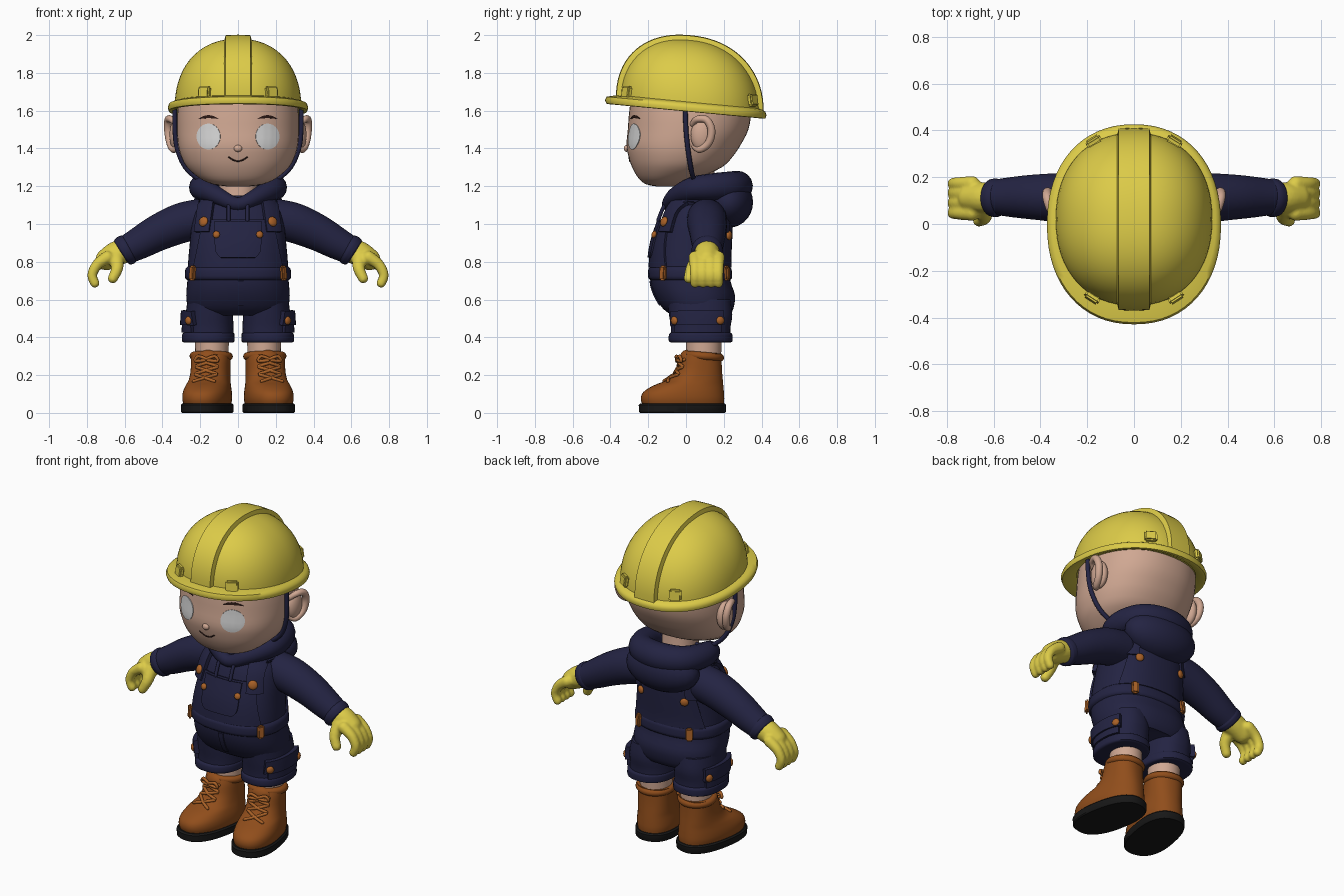
import bpy, bmesh, math
from math import sin, cos, pi, radians
from mathutils import Vector, Matrix
from mathutils.bvhtree import BVHTree

if "Cube" in bpy.data.objects:
    bpy.data.objects.remove(bpy.data.objects["Cube"])

def mat(name, *c):
    m = bpy.data.materials.new(name)
    m.diffuse_color = (*c, 1)
    m.use_nodes = True
    m.node_tree.nodes["Principled BSDF"].inputs["Base Color"].default_value = m.diffuse_color
    return m

YELLOW = mat("yellow", .72, .60, .065)
SKIN = mat("skin", .63, .39, .29)
NAVY = mat("navy", .017, .017, .055)
LEATHER = mat("boot_leather", .28, .075, .011)
ORANGE = mat("orange_trim", .40, .12, .02)
BLACK = mat("sole_black", .009, .009, .009)
WHITE = mat("eye_white", .66, .66, .66)
BROWN = mat("dark_brown", .025, .010, .008)

def finish(name, m, bm, mirror=False, angle=50):
    bmesh.ops.recalc_face_normals(bm, faces=bm.faces)
    me = bpy.data.meshes.new(name)
    bm.to_mesh(me)
    bm.free()
    for p in me.polygons:
        p.use_smooth = True
    me.set_sharp_from_angle(angle=radians(angle))
    me.materials.append(m)
    ob = bpy.data.objects.new(name, me)
    bpy.context.collection.objects.link(ob)
    if mirror:
        ob.modifiers.new("mirror", 'MIRROR').use_bisect_axis[0] = False
    return ob

def spline(pts, k, closed=False):
    """Catmull-Rom resampling of tuples of any size."""
    n, out = len(pts), []
    get = lambda i: pts[i % n] if closed else pts[min(max(i, 0), n - 1)]
    for i in range(n if closed else n - 1):
        for j in range(k):
            t = j / k
            out.append(tuple(.5 * (2*b + (c-a)*t + (2*a-5*b+4*c-d)*t*t + (3*b-a-3*c+d)*t**3)
                             for a, b, c, d in zip(get(i-1), get(i), get(i+1), get(i+2))))
    return out if closed else out + [tuple(pts[-1])]

def skin_rings(bm, rings, closed=False):
    vs = [[bm.verts.new(p) for p in r] for r in rings]
    n = len(vs[0])
    for a, b in zip(vs, vs[1:] + (vs[:1] if closed else [])):
        for i in range(n):
            bm.faces.new((a[i], a[(i+1) % n], b[(i+1) % n], b[i]))
    if not closed:
        bm.faces.new(vs[0])
        bm.faces.new(vs[-1])

def loft(name, m, rings, cx=0, e=2.2, k=3, tilt=0, n=48, closed=False, **kw):
    """Stack of superellipse rings: (z, half width, front y, back y)."""
    bm, out = bmesh.new(), []
    for z, rx, yf, yb in (spline(rings, k) if k > 1 else rings):
        ring = []
        for i in range(n):
            c, s = cos(2*pi*i/n), sin(2*pi*i/n)
            x = cx + rx * math.copysign(abs(c)**(2/e), c)
            y = (yf+yb)/2 + (yb-yf)/2 * math.copysign(abs(s)**(2/e), s)
            ring.append((x, y, z - tilt*y))
        out.append(ring)
    skin_rings(bm, out, closed)
    return finish(name, m, bm, **kw)

def tube(name, m, strands, closed=False, cap=1.0, n=16, k=5, **kw):
    """Round tubes through (x, y, z, radius) points with domed ends."""
    bm = bmesh.new()
    for pts in strands:
        P = [(Vector(p[:3]), p[3]) for p in spline(pts, k, closed)]
        N = len(P)
        T = [(P[(i+1) % N if closed else min(i+1, N-1)][0] -
              P[i-1 if closed else max(i-1, 0)][0]).normalized() for i in range(N)]
        if not closed:
            a = [radians(q) for q in (80, 60, 40, 20)]
            (p0, r0), (p1, r1) = P[0], P[-1]
            head = [(p0 - T[0]*r0*cap*sin(q), r0*cos(q)) for q in a]
            tail = [(p1 + T[-1]*r1*cap*sin(q), r1*cos(q)) for q in a[::-1]]
            P, T = head + P + tail, [T[0]]*4 + T + [T[-1]]*4
        u, rings = T[0].orthogonal().normalized(), []
        for i, (p, r) in enumerate(P):
            if i:
                u = T[i-1].rotation_difference(T[i]) @ u
            v = T[i].cross(u)
            rings.append([p + r*(u*cos(2*pi*j/n) + v*sin(2*pi*j/n)) for j in range(n)])
        skin_rings(bm, rings, closed)
    return finish(name, m, bm, **kw)

def ellipsoid(name, m, loc, radii, quat=None, **kw):
    bm = bmesh.new()
    rot = quat.to_matrix().to_4x4() if quat else Matrix()
    bmesh.ops.create_uvsphere(bm, u_segments=24, v_segments=14, radius=1,
                              matrix=Matrix.Translation(loc) @ rot @ Matrix.Diagonal((*radii, 1)))
    return finish(name, m, bm, **kw)

def target(ob):
    me = ob.data
    return BVHTree.FromPolygons([v.co for v in me.vertices], [tuple(p.vertices) for p in me.polygons])

def hit(tree, origin, d):
    r = tree.ray_cast(Vector(origin), Vector(d).normalized())
    return (r if r[0] else tree.find_nearest(Vector(origin) + Vector(d)))[:2]

def button(name, tree, origin, d, r=.022, off=.018, m=ORANGE):
    p, nrm = hit(tree, origin, d)
    return ellipsoid(name, m, p + nrm*off, (r, r, .013), nrm.to_track_quat('Z', 'Y'), mirror=True)

def tab(name, m, tree, origin, d, size, off=.01):
    """Bevelled block lying on a surface; size = (width, height, depth)."""
    p, nrm = hit(tree, origin, d)
    bm = bmesh.new()
    bmesh.ops.create_cube(bm, size=1, matrix=Matrix.Translation(p + nrm*off) @
                          nrm.to_track_quat('Z', 'Y').to_matrix().to_4x4() @ Matrix.Diagonal((*size, 1)))
    bmesh.ops.bevel(bm, geom=bm.edges[:], offset=.008, segments=2, affect='EDGES')
    return finish(name, m, bm, mirror=True)

def plate(name, m, tree, shape, axis, sign, t, n=14, **kw):
    """Grid of shape(s, t) points projected along an axis onto a part, then thickened."""
    bm, grid = bmesh.new(), []
    for i in range(n+1):
        row = []
        for j in range(n+1):
            a, b = shape(2*i/n - 1, 2*j/n - 1)
            o = (a, sign, b) if axis == 'y' else (sign, a, b)
            row.append(bm.verts.new(hit(tree, o, (0, -sign, 0) if axis == 'y' else (-sign, 0, 0))[0]))
        grid.append(row)
    for i in range(n):
        for j in range(n):
            bm.faces.new((grid[i][j], grid[i+1][j], grid[i+1][j+1], grid[i][j+1]))
    ob = finish(name, m, bm, **kw)
    so = ob.modifiers.new("thickness", 'SOLIDIFY')
    so.thickness, so.offset = 2*t, 0
    ob.modifiers.new("crisp_edges", 'EDGE_SPLIT').split_angle = radians(40)
    return ob

def disc(cx, cz, rx, rz):
    return lambda s, t: (cx + rx*s*math.sqrt(1-t*t/2), cz + rz*t*math.sqrt(1-s*s/2))

def rect(x0, x1, z0, z1):
    return lambda s, t: ((x0+x1)/2 + (x1-x0)/2*s, (z0+z1)/2 + (z1-z0)/2*t)

# head and face
head = target(loft("head", SKIN, [
    (1.198, .05, -.15, -.06), (1.21, .13, -.21, -.01), (1.24, .20, -.25, .06), (1.30, .27, -.285, .19),
    (1.36, .302, -.305, .25), (1.42, .317, -.315, .29), (1.50, .323, -.308, .33), (1.60, .320, -.30, .345),
    (1.70, .30, -.28, .33), (1.80, .24, -.20, .27), (1.86, .10, -.09, .12)]))
plate("eyes", WHITE, head, disc(.155, 1.463, .062, .068), 'y', -1, .004, mirror=True)
plate("eyebrows", BROWN, head, lambda s, t: (.155 + .052*s, 1.568 - .012*s*s + .007*t*(1.1 - s*s)),
      'y', -1, .004, mirror=True)
mouth = [(x, 1.333 + 9*x*x) for x in (-.048, -.024, 0, .024, .048)]
tube("mouth", BROWN, [[(*hit(head, (x, -1, z), (0, 1, 0))[0], .004) for x, z in mouth]], n=8)
ellipsoid("nose", SKIN, (0, -.315, 1.40), (.022, .014, .018))
ellipsoid("ears", SKIN, (.325, .085, 1.47), (.038, .06, .085), mirror=True)
tube("ear_rims", SKIN, [[(.325, .035, 1.53, .015), (.355, .06, 1.555, .018), (.37, .11, 1.55, .02),
     (.37, .135, 1.495, .021), (.36, .12, 1.43, .02), (.34, .075, 1.395, .019), (.315, .045, 1.41, .015)]], mirror=True)
loft("neck", SKIN, [(1.05, .12, -.07, .18), (1.15, .10, -.05, .16), (1.3, .10, -.05, .15)], k=1)
half = [(.335, -.005, 1.63), (.334, 0, 1.5), (.322, .01, 1.4), (.278, .025, 1.3), (.20, .04, 1.235), (.10, .045, 1.215)]
tube("chin_strap", NAVY, [[(*p, .013) for p in half] + [(0, .045, 1.21, .013)] +
                          [(-x, y, z, .013) for x, y, z in half[::-1]]], n=10)

# hard hat: dome, brim, centre ridge, clips (all tilted down to the back)
TILT, Z0 = .094, 1.62
arc = [radians(a) for a in range(0, 90, 6)] + [radians(89)]
dome = target(loft("helmet_dome", YELLOW, [
    (Z0 + .36*sin(a)**.92, .335*cos(a)**.9, .02 - .37*cos(a)**.9, .02 + .37*cos(a)**.9) for a in arc],
    k=1, tilt=TILT, n=64))
loft("helmet_brim", YELLOW, [
    (Z0-.005, .31, -.32, .36), (Z0-.024, .355, -.405, .405), (Z0-.022, .367, -.422, .420),
    (Z0-.004, .372, -.429, .426), (Z0+.014, .366, -.421, .420), (Z0+.022, .35, -.39, .407),
    (Z0+.03, .325, -.34, .38)], k=1, tilt=TILT, n=64, closed=True)
bm, rings = bmesh.new(), []
for i in range(41):
    a = pi*i/40
    c, s = cos(a), max(sin(a), 0)
    y, h = .02 - .37*math.copysign(abs(c)**.9, c), .36*s**.92
    rings.append([(x, y - c*o, Z0 + .015 + h*.96 + s*o - TILT*y)
                  for x, o in ((-.075, -.02), (-.066, .018), (0, .021), (.066, .018), (.075, -.02))])
skin_rings(bm, rings)
finish("helmet_ridge", YELLOW, bm, angle=35)
tab("helmet_front_clips", YELLOW, dome, (.36, -.63, 1.695), (-.19, .33, 0), (.07, .065, .03))
tab("helmet_back_clips", YELLOW, dome, (.34, .70, 1.655), (-.17, -.35, 0), (.07, .065, .03))

# overalls: body, belt, legs, cuffs
torso = target(loft("overall_body", NAVY, [
    (.515, .22, -.07, .23), (.55, .262, -.12, .25), (.62, .274, -.165, .26), (.70, .268, -.188, .235),
    (.80, .264, -.185, .228), (.90, .255, -.17, .232), (1.0, .245, -.138, .235), (1.08, .22, -.108, .23),
    (1.15, .15, -.06, .19)], e=2.35))
belt = target(loft("belt", NAVY, [(.70, .262, -.18, .225), (.712, .279, -.199, .243), (.74, .281, -.201, .243),
              (.765, .277, -.198, .24), (.778, .262, -.18, .225)], e=2.35, k=2))
leg = target(loft("trouser_legs", NAVY, [(.385, .130, -.078, .235), (.45, .128, -.08, .235), (.52, .125, -.09, .245),
             (.60, .115, -.10, .235)], cx=.152, e=2.3, mirror=True))
loft("trouser_cuffs", NAVY, [(.372, .125, -.075, .23), (.378, .138, -.09, .245), (.40, .139, -.092, .246),
     (.42, .137, -.088, .244), (.426, .125, -.075, .23)], cx=.157, e=2.3, k=2, mirror=True)
plate("fly_flap", NAVY, torso, rect(0, .03, .57, .70), 'y', -1, .006)

# bib, pockets, shoulder straps
for side, word in ((-1, "front"), (1, "back")):
    plate(word + "_bib", NAVY, torso, lambda s, t: (s*(.205 - .025*t), .895 + .125*t), 'y', side, .012)
    plate(word + "_straps", NAVY, torso, lambda s, t: (.17 - .012*t + .036*s, 1.04 + .085*t), 'y', side, .022, mirror=True)
plate("bib_pocket", NAVY, torso, lambda s, t: (s*(.118 - .03*max(0, -t)**5), .915 + .095*t), 'y', -1, .021)
plate("thigh_pockets", NAVY, leg, rect(-.05, .18, .425, .50), 'x', 1, .018, mirror=True)
plate("thigh_pocket_flaps", NAVY, leg, rect(-.065, .19, .465, .54), 'x', 1, .027, mirror=True)

# orange buttons and belt loops
button("strap_buttons", torso, (.17, -1, 1.005), (0, 1, 0), .027, .026)
button("pocket_buttons", torso, (.11, -1, .937), (0, 1, 0), .019, .024)
button("back_buttons", torso, (.14, 1, .94), (0, -1, 0), .024, .02)
button("thigh_front_buttons", leg, (.6, -.045, .49), (-1, 0, 0), .022, .026)
button("thigh_back_buttons", leg, (.6, .17, .49), (-1, 0, 0), .022, .026)
tab("front_belt_loops", ORANGE, belt, (.42, -.38, .74), (-.19, .27, 0), (.04, .078, .026), .006)
tab("back_belt_loops", ORANGE, belt, (.17, .8, .74), (0, -1, 0), (.04, .078, .026), .006)

# hood and drawstrings
side = [(.10, -.06, 1.145, .045), (.18, .03, 1.185, .062), (.185, .13, 1.195, .072), (.13, .235, 1.20, .078)]
tube("hood_collar", NAVY, [[(0, -.092, 1.105, .036)] + side + [(0, .272, 1.20, .082)] +
                           [(-x, y, z, r) for x, y, z, r in side[::-1]]], closed=True)
ellipsoid("hood_bag", NAVY, (0, .225, 1.115), (.235, .13, .135))
tube("drawstrings", NAVY, [[(*(hit(torso, (.05, -1, z), (0, 1, 0))[0] + Vector((0, -.018, 0))), .010)
                            for z in (1.12, 1.08, 1.02)]], n=10, mirror=True)

# sleeves, cuffs, gloves
tube("sleeves", NAVY, [[(.19, .11, 1.03, .105), (.30, .112, 1.005, .106), (.42, .115, .955, .097),
     (.52, .115, .90, .086), (.60, .115, .858, .074)]], cap=.3, n=28, mirror=True)
tube("sleeve_cuffs", NAVY, [[(.578, .112, .87, .079), (.592, .112, .862, .083), (.61, .112, .85, .079)]],
     cap=.2, n=28, mirror=True)
fingers = [[(.69, y, .825, .034), (.745, y, .785, .029), (.772, y, .73, .026), (.757, y, .685, .025)]
           for y in (.047, .09, .133, .172)]
thumb = [(.645, .07, .82, .042), (.640, .03, .765, .032), (.664, .015, .71, .027)]
glove = tube("gloves", YELLOW, [[(.60, .112, .86, .066), (.65, .112, .84, .066), (.70, .112, .81, .058)],
             thumb] + fingers, cap=.9)
rm = glove.modifiers.new("fuse", 'REMESH')
rm.mode, rm.voxel_size, rm.use_smooth_shade = 'VOXEL', .009, True
glove.modifiers.new("soften", 'SMOOTH').iterations = 3
glove.modifiers.new("mirror", 'MIRROR')

# shins and boots (boots are made straight, then turned outward)
loft("shins", SKIN, [(.26, .088, 0, .185), (.45, .09, 0, .19)], cx=.138, k=1, e=2, mirror=True)
upper = loft("boot_uppers", LEATHER, [
    (.045, .118, -.235, .20), (.075, .124, -.243, .202), (.11, .122, -.23, .20), (.145, .114, -.175, .197),
    (.175, .107, -.10, .194), (.22, .103, -.052, .19), (.28, .103, -.03, .187), (.315, .104, -.015, .187)],
    cx=.14, e=2.3, mirror=True)
bt = target(upper)
sole = loft("boot_soles", BLACK, [(0, .125, -.245, .206), (.006, .13, -.252, .211), (.042, .13, -.254, .212),
            (.05, .122, -.245, .205)], cx=.14, e=2.4, k=1, mirror=True, angle=40)
collar = tube("boot_collars", LEATHER, [[(.14 + .094*cos(a), .09 + .09*sin(a), .30 - .008*sin(a), .021)
              for a in [2*pi*i/12 for i in range(12)]]], closed=True, k=3, mirror=True)
tongue = ellipsoid("boot_tongues", LEATHER, (.14, .0, .285), (.062, .035, .048), mirror=True)
rows = []
for z in (.165, .205, .245):
    for s in (-1, 1):
        rows.append([(*(hit(bt, (.14 + s*x, -1, z + dz), (0, 1, 0))[0] + Vector((0, -.004, .003))), .009)
                     for x, dz in ((-.055, 0), (0, .017), (.055, .034))])
for s in (-1, 1):  # bow loops
    rows.append([(.14, -.048, .285, .009), (.14 + s*.045, -.045, .30, .009),
                 (.14 + s*.06, -.04, .275, .009), (.14 + s*.01, -.05, .278, .009)])
laces = tube("boot_laces", ORANGE, rows, n=8, k=4, mirror=True)
turn = Matrix.Translation((.14, .1, 0)) @ Matrix.Rotation(radians(11), 4, 'Z') @ Matrix.Translation((-.14, -.1, 0))
for ob in (upper, sole, collar, tongue, laces):
    ob.data.transform(turn)
